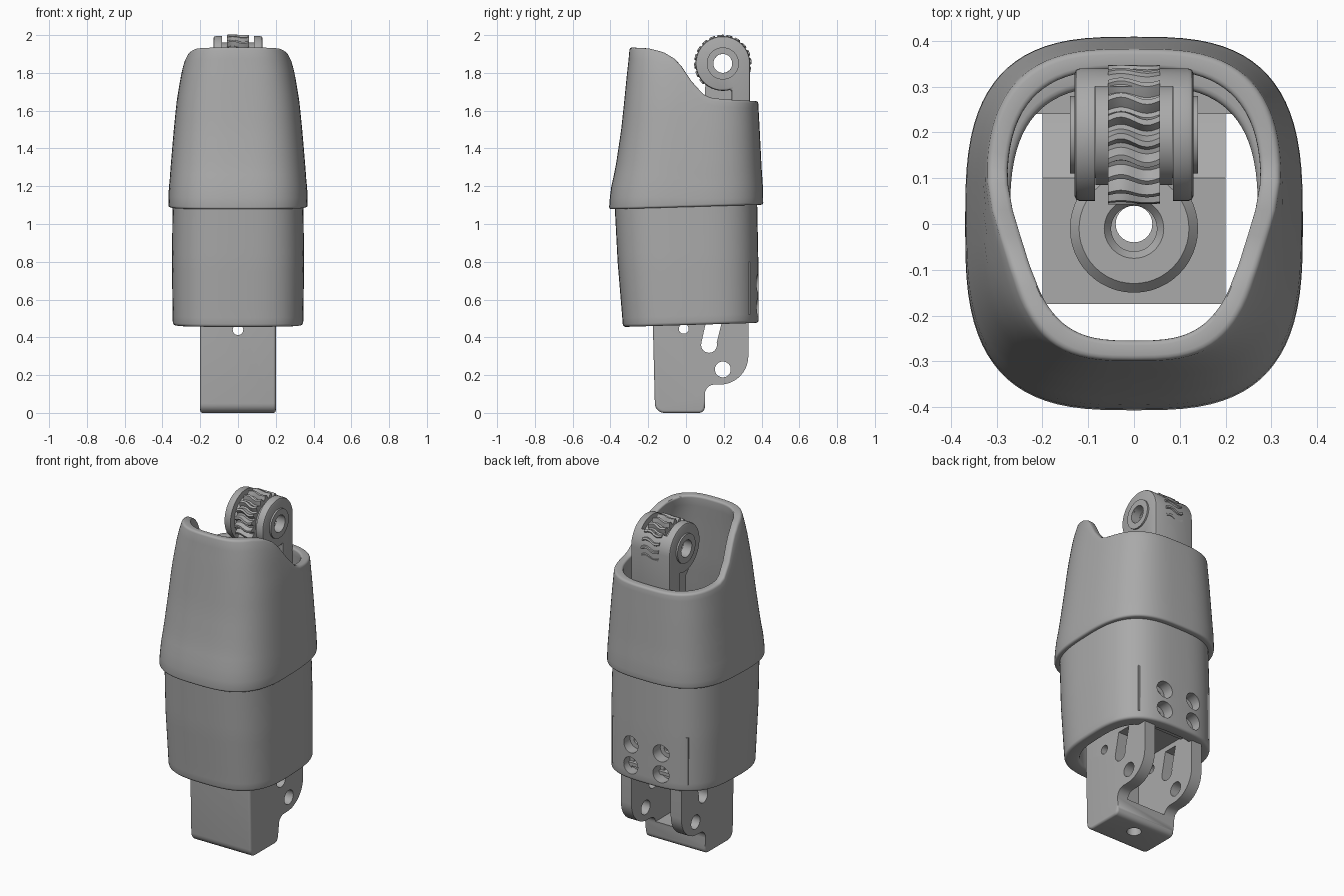
import bpy, bmesh, math
from math import cos, sin, pi, radians

if "Cube" in bpy.data.objects:
    bpy.data.objects.remove(bpy.data.objects["Cube"])

grey = bpy.data.materials.new("plain grey")
grey.use_nodes = True
grey.diffuse_color = (0.4, 0.4, 0.4, 1)
grey.node_tree.nodes["Principled BSDF"].inputs["Base Color"].default_value = grey.diffuse_color


def activate(ob):
    bpy.ops.object.select_all(action='DESELECT')
    ob.select_set(True)
    bpy.context.view_layer.objects.active = ob


def make(name, bm):
    bmesh.ops.recalc_face_normals(bm, faces=bm.faces)
    mesh = bpy.data.meshes.new(name)
    bm.to_mesh(mesh)
    bm.free()
    ob = bpy.data.objects.new(name, mesh)
    bpy.context.collection.objects.link(ob)
    mesh.materials.append(grey)
    return ob


def tube(name, rings):
    """Closed loft: every ring joins the next, the last joins the first."""
    bm = bmesh.new()
    loops = [[bm.verts.new(p) for p in ring] for ring in rings]
    for i, a in enumerate(loops):
        b, n = loops[(i + 1) % len(loops)], len(a)
        for j in range(n):
            k = (j + 1) % n
            bm.faces.new((a[j], a[k], b[k], b[j]))
    return make(name, bm)


def prism(name, outline, half):
    """Side outline (y, z) extruded across x."""
    bm = bmesh.new()
    face = bm.faces.new([bm.verts.new((-half, y, z)) for y, z in outline])
    out = bmesh.ops.extrude_face_region(bm, geom=[face])
    for v in out["geom"]:
        if isinstance(v, bmesh.types.BMVert):
            v.co.x = half
    return make(name, bm)


def box(name, x, y0, y1, z0, z1):
    return prism(name, [(y0, z0), (y1, z0), (y1, z1), (y0, z1)], x)


def rod(name, radius, length, loc, axis):
    turn = {"x": (0, pi / 2, 0), "y": (pi / 2, 0, 0), "z": (0, 0, 0)}[axis]
    bpy.ops.mesh.primitive_cylinder_add(vertices=32, radius=radius, depth=length,
                                        location=loc, rotation=turn)
    bpy.context.object.name = name
    return bpy.context.object


def cut(ob, cutters):
    for c in cutters:
        mod = ob.modifiers.new("cut", 'BOOLEAN')
        mod.operation, mod.solver, mod.object = 'DIFFERENCE', 'EXACT', c
        activate(ob)
        bpy.ops.object.modifier_apply(modifier=mod.name)
        bpy.data.objects.remove(c)


def bevel(ob, width, segments=3, angle=50):
    mod = ob.modifiers.new("bevel", 'BEVEL')
    mod.width, mod.segments, mod.angle_limit = width, segments, radians(angle)
    activate(ob)
    bpy.ops.object.modifier_apply(modifier=mod.name)


def arc(cy, cz, r, a0, a1, n):
    return [(cy + r * cos(radians(a0 + (a1 - a0) * i / n)),
             cz + r * sin(radians(a0 + (a1 - a0) * i / n))) for i in range(n + 1)]


def interp(table, t, col=1):
    if t <= table[0][0]:
        return table[0][col]
    for a, b in zip(table, table[1:]):
        if t <= b[0]:
            f = (t - a[0]) / (b[0] - a[0])
            return a[col] + f * (b[col] - a[col])
    return table[-1][col]


def shell(name, sections, wall, bottom, top, rows=14, cols=80):
    """Hollow sleeve; sections hold z, half width, front y, back y."""
    def point(ang, z, inset):
        w, f, b = (interp(sections, z, c) for c in (1, 2, 3))
        c, s = cos(ang), sin(ang)
        x = (w - inset) * math.copysign(abs(c) ** 0.667, c)
        y = (f + b) / 2 + ((b - f) / 2 - inset) * math.copysign(abs(s) ** 0.667, s)
        return x, y, z

    def edge(ang, inset, limit):
        lo, hi = sections[0][0], sections[-1][0]
        for _ in range(30):
            mid = (lo + hi) / 2
            if mid < limit(point(ang, mid, inset)[1]):
                lo = mid
            else:
                hi = mid
        return lo

    rings = []
    for inset, order in ((0, range(rows + 1)), (wall, range(rows, -1, -1))):
        for r in order:
            ring = []
            for j in range(cols):
                ang = 2 * pi * j / cols
                lo, hi = edge(ang, inset, bottom), edge(ang, inset, top)
                ring.append(point(ang, lo + (hi - lo) * r / rows, inset))
            rings.append(ring)
    return tube(name, rings)


# Upper sleeve with the scooped back rim
rim = [(-0.30, 1.935), (-0.2, 1.93), (-0.12, 1.91), (-0.06, 1.875), (-0.01, 1.82),
       (0.03, 1.755), (0.07, 1.70), (0.12, 1.67), (0.2, 1.66), (0.38, 1.65)]
upper = shell("upper_sleeve",
              [(1.05, .37, -.41, .41), (1.18, .367, -.40, .408), (1.23, .362, -.388, .405),
               (1.3, .357, -.373, .40), (1.5, .34, -.343, .39), (1.65, .325, -.327, .382),
               (1.8, .30, -.312, .375), (1.88, .28, -.303, .37), (1.95, .255, -.297, .37)],
              0.045, lambda y: 1.09 + 0.03 * y, lambda y: interp(rim, y))
bevel(upper, 0.012)

# Lower sleeve with counterbored screw holes in a thick back
lower = shell("lower_sleeve",
              [(.4, .343, -.33, .385), (.5, .346, -.337, .385), (.8, .35, -.362, .383),
               (1.2, .345, -.383, .375)],
              0.075, lambda y: 0.465 + 0.03 * y, lambda y: 1.14)
bevel(lower, 0.015)
pad = box("back_pad", 0.25, 0.24, 0.34, 0.52, 0.8)
for part in (lower, pad):
    holes = []
    for x in (-0.1, 0.1):
        for z in (0.56, 0.685):
            holes += [rod("bore", 0.05, 0.14, (x, 0.385, z), "y"),
                      rod("screw_hole", 0.024, 0.5, (x, 0.35, z), "y")]
    cut(part, holes)

# Lower bracket: rounded block with two rear arms
outline = (arc(-.115, .05, .05, 180, 270, 6) + arc(.07, .03, .03, -90, 0, 4)
           + arc(.15, .1, .05, 180, 90, 5) + arc(.18, .3, .15, -90, 0, 10)
           + [(.33, .55), (.24, .56), (.1, .66), (-.175, .66), (-.175, .45)])
bracket = prism("lower_bracket", outline, 0.2)
bm = bmesh.new()
bm.from_mesh(bracket.data)
outer = [e for e in bm.edges if abs(e.verts[0].co.x - e.verts[1].co.x) < 0.01
         and all(v.co.y < -0.1 or v.co.z < 0.04 for v in e.verts) and
         not all(v.co.z > 0.6 for v in e.verts)]
bmesh.ops.bevel(bm, geom=outer, offset=0.05, segments=5, profile=0.5, affect='EDGES',
                clamp_overlap=True)
bm.to_mesh(bracket.data)
bm.free()
slot = prism("slot", arc(.122, .36, .042, 165, 375, 14) + [(.195, .5), (.11, .5)], 0.4)
cut(bracket, [
    box("pocket", 0.13, -0.115, 0.5, 0.11, 0.53), slot,
    rod("pivot_hole", 0.042, 1, (0, 0.195, 0.23), "x"),
    rod("side_hole", 0.026, 1, (0, -0.012, 0.445), "x"),
    rod("front_hole", 0.028, 0.3, (0, -0.2, 0.44), "y"),
    rod("cord_hole", 0.04, 2, (0, 0, 0.5), "z")])


def ring_part(name, centre, axis, profile, n=48):
    """Ring from (radius, distance along axis) pairs."""
    cx, cy, cz = centre
    rings = []
    for r, d in profile:
        turn = [(r * cos(2 * pi * j / n), r * sin(2 * pi * j / n)) for j in range(n)]
        rings.append([(cx + d, cy + u, cz + v) if axis == "x" else (cx + u, cy + v, cz + d)
                      for u, v in turn])
    return tube(name, rings)


# Round socket on the bracket
ring_part("cord_socket", (0, -0.01, 0.65), "z",
          [(.05, 0), (.14, 0), (.14, .06), (.12, .08), (.065, .08), (.05, .06)])

# Hinge fork, its post and side collars
HINGE = (0, 0.195, 1.85)
fork = prism("hinge_fork", [(.24, 1.4), (.34, 1.4)] + arc(.195, 1.85, .145, 0, 288, 40), 0.13)
bevel(fork, 0.012, 2)
cut(fork, [box("fork_slot", 0.085, -0.2, 0.3, 1.3, 2.2),
           rod("axle_hole", 0.05, 1, HINGE, "x")])
post = prism("hinge_post", [(.12, .64), (.3, .64), (.3, 1.74), (.24, 1.74)]
             + arc(.125, 1.715, .025, 90, 180, 5) + [(.1, 1.67), (.12, 1.65)], 0.085)
cut(post, [rod("wheel_room", 0.125, 1, HINGE, "x")])
for side, name in ((1, "left"), (-1, "right")):
    ring_part(name + "_collar", HINGE, "x",
              [(.05, .1 * side), (.085, .1 * side), (.085, .14 * side), (.05, .14 * side)])
    ring_part(name + "_hub", HINGE, "x",
              [(.05, .05 * side), (.11, .05 * side), (.11, .084 * side), (.05, .084 * side)])

# Wheel with wavy ridges
TEETH, STEPS = 20, 160
rings = []
for i in range(13):
    x = -0.057 + 0.114 * i / 12
    ring = []
    for j in range(STEPS):
        a = 2 * pi * j / STEPS
        wave = sin(TEETH * a)
        r = 0.14 + 0.012 * max(-1, min(1, 1.8 * wave))
        a += 0.06 * sin(x * 55)
        ring.append((x, HINGE[1] + r * cos(a), HINGE[2] + r * sin(a)))
    rings.append(ring)
for x in (0.057, -0.057):
    rings.append([(x, HINGE[1] + .05 * cos(2 * pi * j / STEPS),
                   HINGE[2] + .05 * sin(2 * pi * j / STEPS)) for j in range(STEPS)])
tube("ridged_wheel", rings)

for ob in bpy.context.scene.objects:
    if ob.type == 'MESH':
        if not ob.data.materials:
            ob.data.materials.append(grey)
        activate(ob)
        bpy.ops.object.shade_smooth_by_angle(angle=radians(35))
